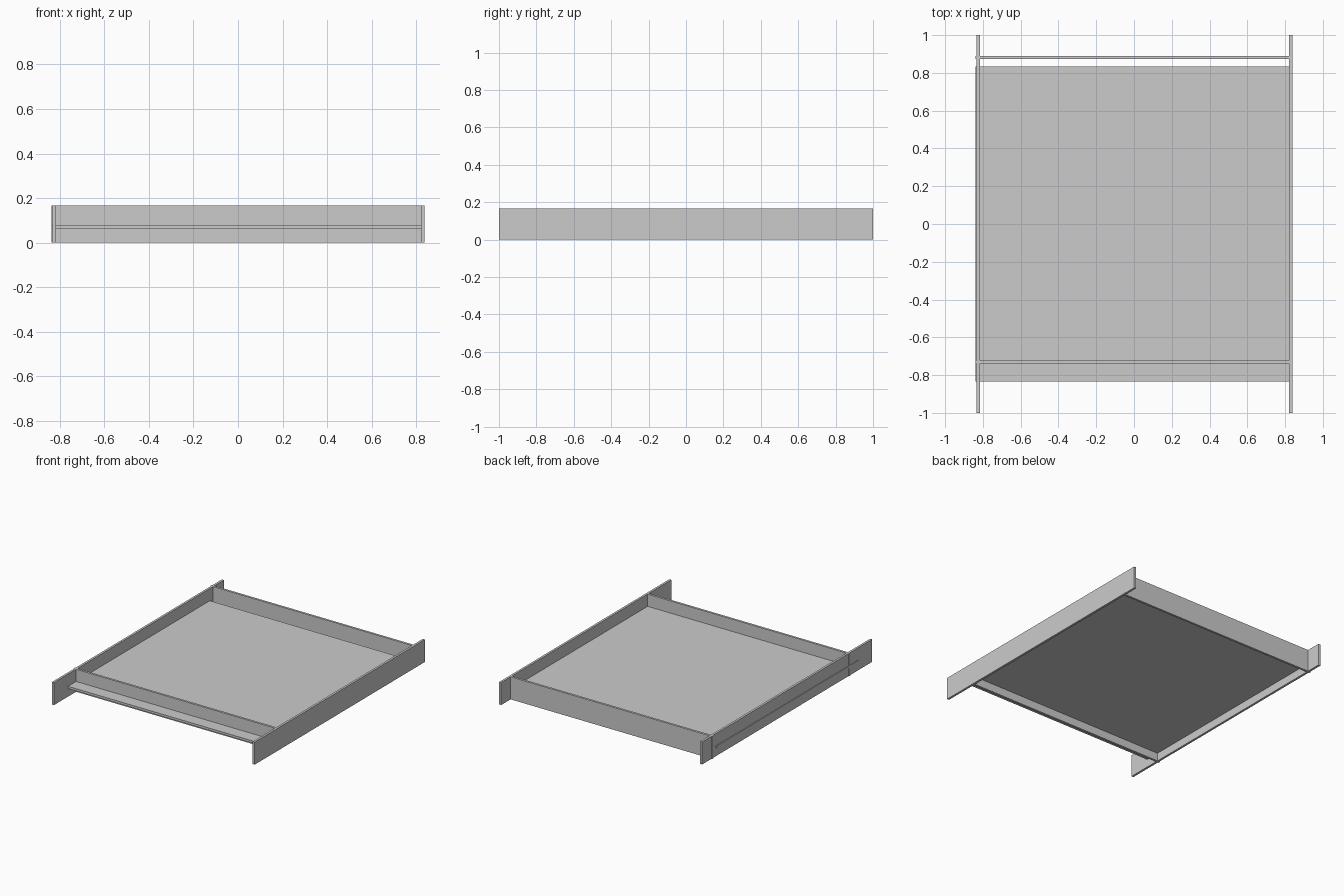
import bpy

if "Cube" in bpy.data.objects:
    bpy.data.objects.remove(bpy.data.objects["Cube"])

T = 0.0167   # board thickness
H = 0.1675   # board height


def board(name, x, y, z):
    """Box spanning the given (min, max) ranges."""
    bpy.ops.mesh.primitive_cube_add(size=1, location=[sum(r) / 2 for r in (x, y, z)])
    ob = bpy.context.object
    ob.name = name
    ob.scale = [r[1] - r[0] for r in (x, y, z)]
    bpy.ops.object.transform_apply(location=False, rotation=False, scale=True)
    return ob


# Long side rails
for name, x0 in (("left_rail", -0.833), ("right_rail", 0.838 - T)):
    board(name, (x0, x0 + T), (-1, 1), (0, H))

# Cross boards, poking slightly through the left rail
cross = (-0.838, 0.828)
for name, yc in (("front_board", -0.73), ("back_board", 0.881)):
    board(name, cross, (yc - T / 2, yc + T / 2), (0, H))

# Thin square base panel, running past the front board
board("base_panel", cross, (-0.833, 0.835), (0.06, 0.06 + T))
